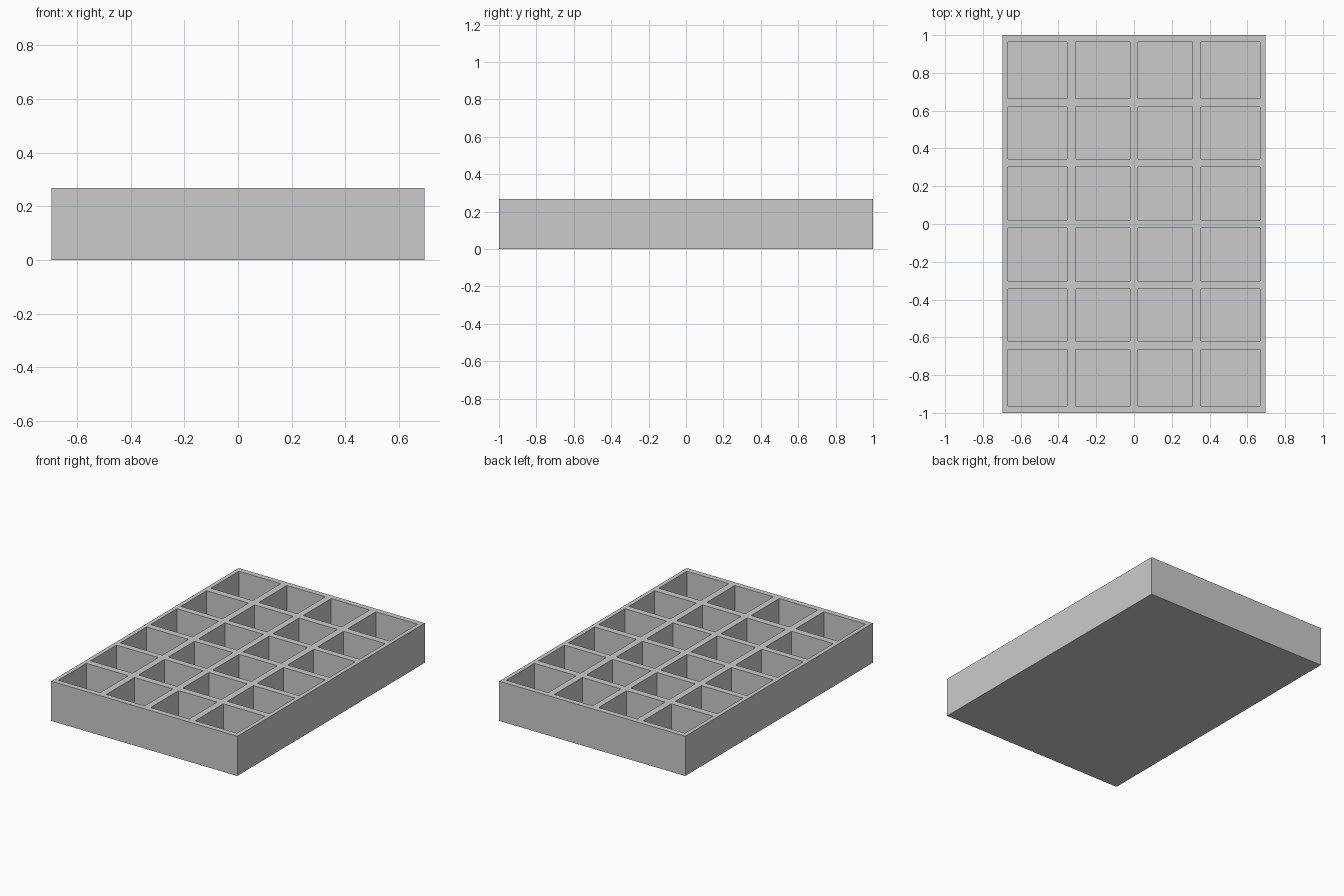
import bpy, bmesh

if "Cube" in bpy.data.objects:
    bpy.data.objects.remove(bpy.data.objects["Cube"])

HEIGHT, FLOOR = 0.268, 0.03
HALF_X, HALF_Y = 0.695, 1.0


def mirrored(values):
    return sorted([-v for v in values] + list(values))


# Wall edges across each axis: divider side, pocket side, ..., outer rim
xs = mirrored([0.022, 0.309, 0.355, 0.667, HALF_X])
ys = mirrored([0.022, 0.301, 0.343, 0.619, 0.664, 0.963, HALF_Y])

bm = bmesh.new()

# Top grid: strips become walls, alternate cells become pockets
grid = [[bm.verts.new((x, y, HEIGHT)) for y in ys] for x in xs]
pockets = []
for i in range(len(xs) - 1):
    for j in range(len(ys) - 1):
        face = bm.faces.new((grid[i][j], grid[i + 1][j],
                             grid[i + 1][j + 1], grid[i][j + 1]))
        if i % 2 and j % 2:
            pockets.append(face)

# Outer sides and underside
rim = [e for e in bm.edges if e.is_boundary]
skirt = bmesh.ops.extrude_edge_only(bm, edges=rim)["geom"]
for v in skirt:
    if isinstance(v, bmesh.types.BMVert):
        v.co.z = 0.0
bmesh.ops.contextual_create(
    bm, geom=[e for e in skirt if isinstance(e, bmesh.types.BMEdge)
              and all(v.co.z == 0.0 for v in e.verts)])

# Sink the square pockets to the floor
for face in bmesh.ops.extrude_discrete_faces(bm, faces=pockets)["faces"]:
    for v in face.verts:
        v.co.z = FLOOR

bmesh.ops.remove_doubles(bm, verts=bm.verts, dist=0.0001)
bmesh.ops.recalc_face_normals(bm, faces=bm.faces)

mesh = bpy.data.meshes.new("compartment_tray")
bm.to_mesh(mesh)
bm.free()
tray = bpy.data.objects.new("compartment_tray", mesh)
bpy.context.collection.objects.link(tray)
